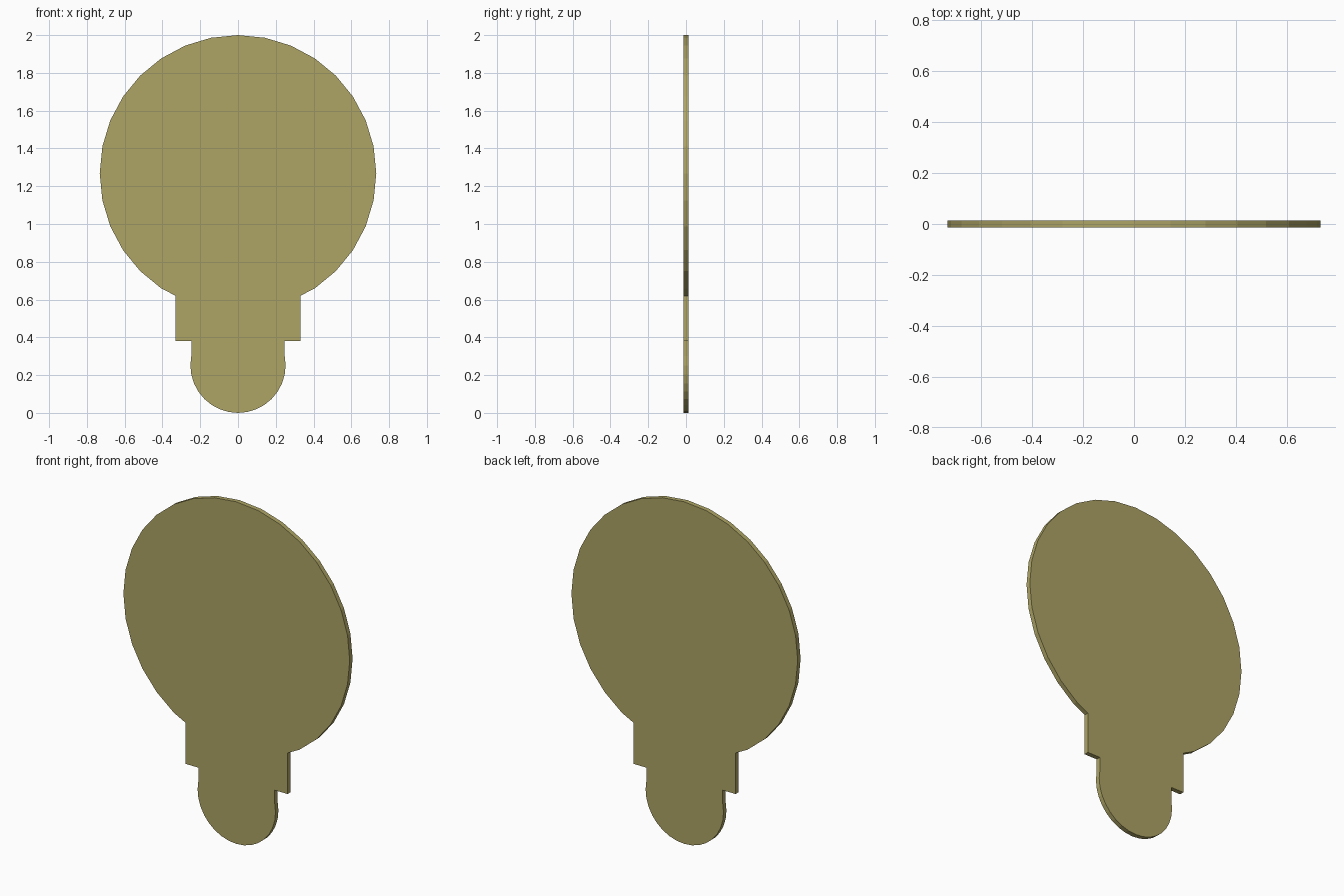
import bpy, bmesh, math

if "Cube" in bpy.data.objects:
    bpy.data.objects.remove(bpy.data.objects["Cube"])

HALF_THICK = 0.0135


def arc(cz, r, start, end, step=11.25):
    """Points on a circle centred on x = 0, angles in degrees."""
    n = round((end - start) / step)
    return [(r * math.cos(math.radians(start + step * i)),
             cz + r * math.sin(math.radians(start + step * i))) for i in range(n + 1)]


# Right half of the outline, from bottom to top
half = arc(0.252, 0.252, -90, 11.25)                        # rounded base tip
half += [(0.247, 0.38), (0.33, 0.38), (0.33, 0.62)]         # neck and collar
half += arc(1.268, 0.732, -56.25, 90)                       # 32-sided round disc

# Mirror to close the outline
outline = half + [(-x, z) for x, z in reversed(half[1:-1])]

# Flat plate: one face extruded through its thickness
bm = bmesh.new()
face = bm.faces.new([bm.verts.new((x, -HALF_THICK, z)) for x, z in outline])
ext = bmesh.ops.extrude_face_region(bm, geom=[face], use_keep_orig=True)
bmesh.ops.translate(bm, vec=(0, 2 * HALF_THICK, 0),
                    verts=[g for g in ext["geom"] if isinstance(g, bmesh.types.BMVert)])
bmesh.ops.recalc_face_normals(bm, faces=bm.faces)
mesh = bpy.data.meshes.new("bulb_plate")
bm.to_mesh(mesh)
bm.free()
plate = bpy.data.objects.new("bulb_plate", mesh)
bpy.context.collection.objects.link(plate)

# Olive colour
mat = bpy.data.materials.new("olive")
mat.diffuse_color = (0.42, 0.37, 0.13, 1)
mat.use_nodes = True
mat.node_tree.nodes["Principled BSDF"].inputs["Base Color"].default_value = mat.diffuse_color
mesh.materials.append(mat)
